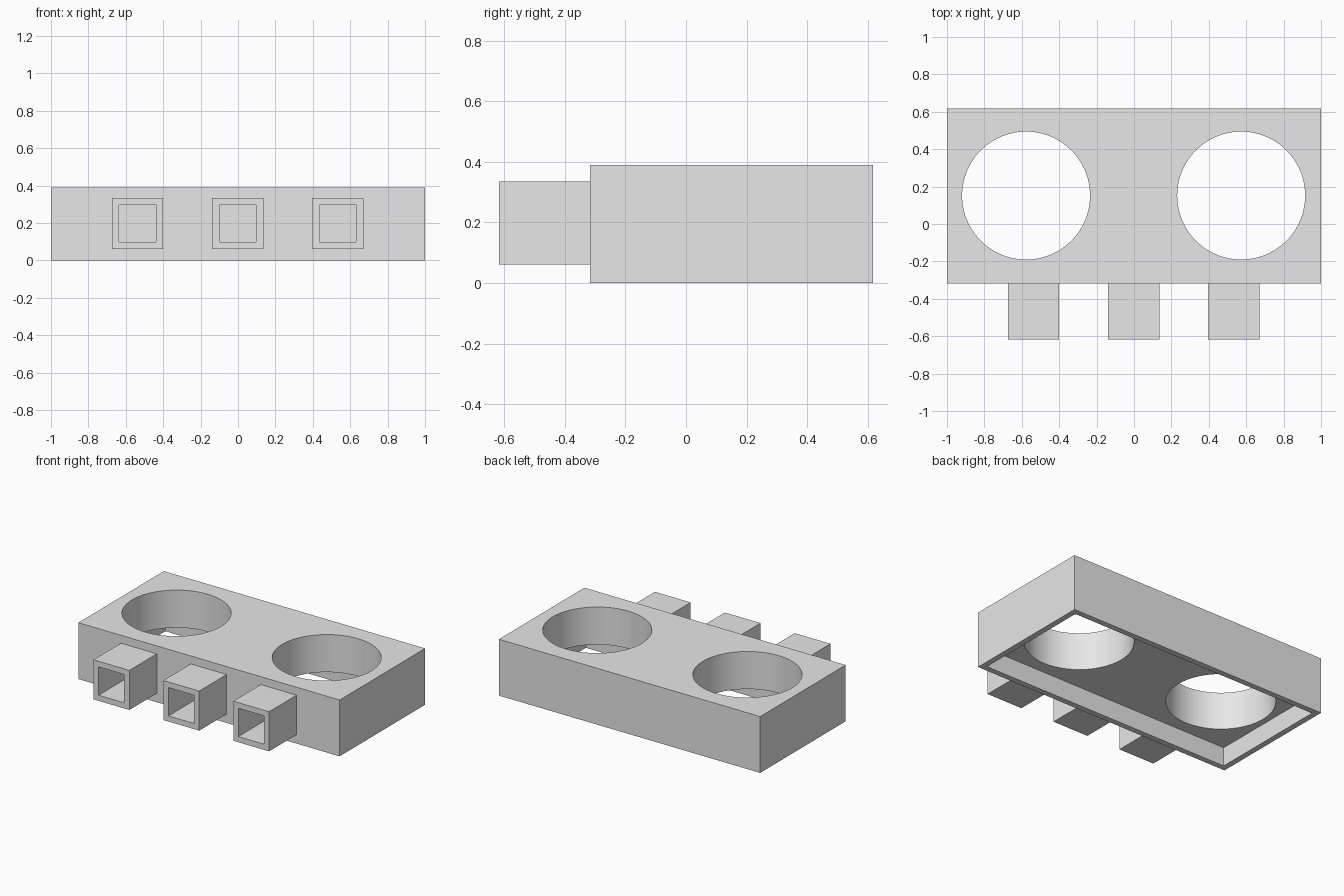
import bpy
import math

old = bpy.data.objects.get("Cube")
if old:
    bpy.data.objects.remove(old, do_unlink=True)

# Single plain grey
grey = bpy.data.materials.new("plain_grey")
grey.use_nodes = True
colour = (0.8, 0.8, 0.8, 1)
grey.diffuse_color = colour
grey.node_tree.nodes["Principled BSDF"].inputs["Base Color"].default_value = colour


def box(name, x, y, z):
    """Box from (min, max) pairs on each axis."""
    bpy.ops.mesh.primitive_cube_add(size=1, location=[sum(r) / 2 for r in (x, y, z)])
    ob = bpy.context.object
    ob.name = name
    ob.scale = [r[1] - r[0] for r in (x, y, z)]
    bpy.ops.object.transform_apply(location=False, rotation=False, scale=True)
    ob.data.materials.append(grey)
    return ob


def cut(target, cutter):
    """Subtract the cutter from the target, then discard it."""
    mod = target.modifiers.new("cut", "BOOLEAN")
    mod.operation = "DIFFERENCE"
    mod.solver = "EXACT"
    mod.object = cutter
    bpy.ops.object.select_all(action="DESELECT")
    bpy.context.view_layer.objects.active = target
    target.select_set(True)
    bpy.ops.object.modifier_apply(modifier=mod.name)
    bpy.data.objects.remove(cutter, do_unlink=True)


FRONT, BACK, TOP = -0.317, 0.617, 0.39
WALL, CEILING = 0.04, 0.13

# Main block with a shallow recess underneath
block = box("block", (-1, 1), (FRONT, BACK), (0, TOP))
cut(block, box("recess_cutter", (-1 + WALL, 1 - WALL),
               (FRONT + WALL, BACK - WALL), (-0.1, CEILING)))

# Two large round through holes
for x in (-0.577, 0.573):
    bpy.ops.mesh.primitive_cylinder_add(vertices=96, radius=0.342, depth=1,
                                        location=(x, 0.152, 0.3))
    cutter = bpy.context.object
    cutter.data.materials.append(grey)
    cut(block, cutter)
bpy.ops.object.shade_smooth_by_angle(angle=math.radians(30))

# Three square tubes on the front, closed off by the block's front wall
TIP, MID_Z, OUTER, INNER = -0.617, 0.198, 0.137, 0.098
for name, x in (("right", -0.537), ("middle", -0.002), ("left", 0.533)):
    tube = box(name + "_tube", (x - OUTER, x + OUTER), (TIP, FRONT + 0.01),
               (MID_Z - OUTER, MID_Z + OUTER))
    cut(tube, box("bore_cutter", (x - INNER, x + INNER), (TIP - 0.1, FRONT + 0.1),
                  (MID_Z - INNER, MID_Z + INNER)))
